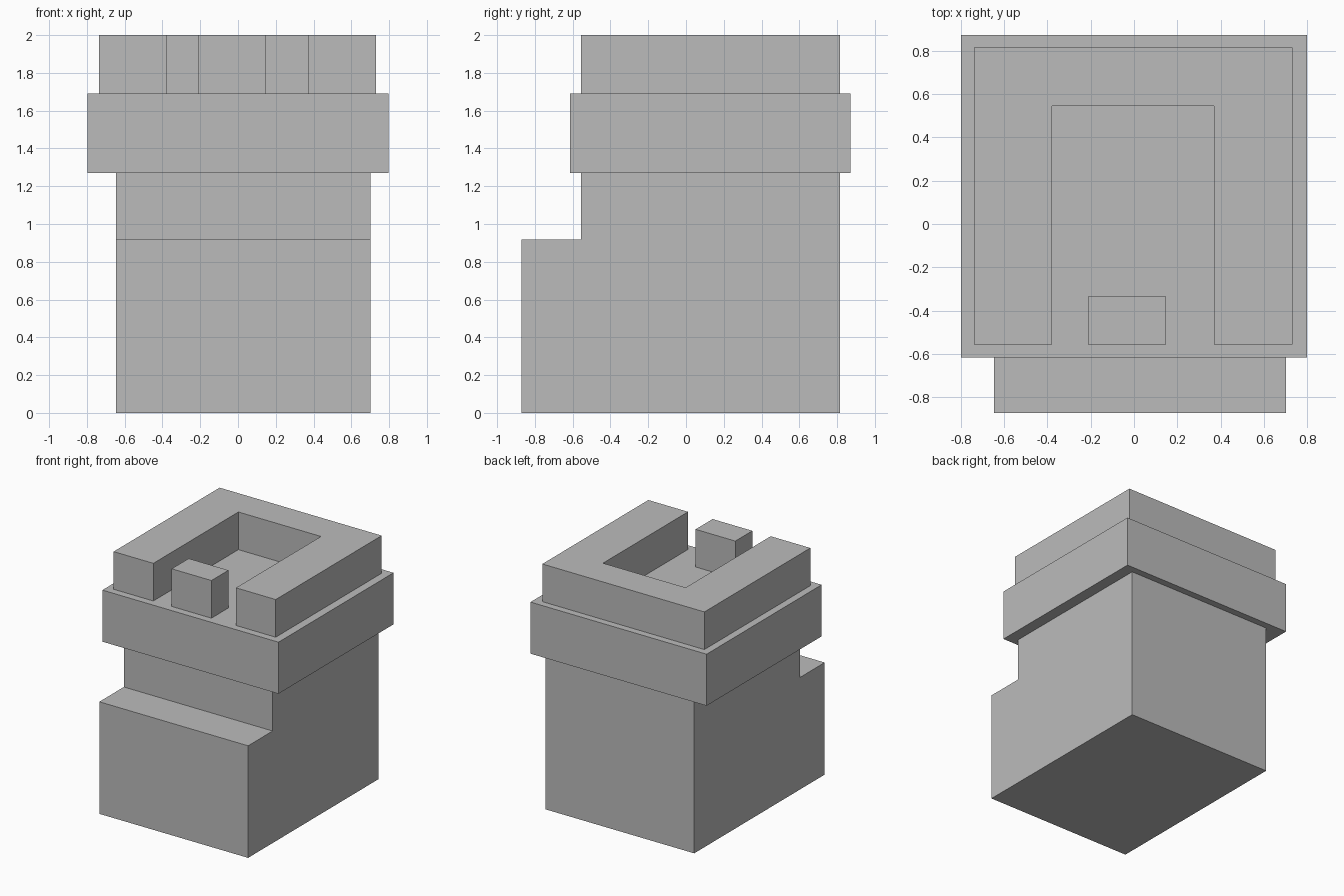
import bpy
import bmesh
from mathutils import Vector

cube = bpy.data.objects.get("Cube")
if cube:
    bpy.data.objects.remove(cube, do_unlink=True)

# Single stone colour
stone = bpy.data.materials.new("grey stone")
stone.use_nodes = True
GREY = (0.5, 0.5, 0.5, 1.0)
stone.diffuse_color = GREY
stone.node_tree.nodes["Principled BSDF"].inputs["Base Color"].default_value = GREY


def prism(name, outline, offset):
    """Extrude a closed flat outline along an offset into a solid part."""
    bm = bmesh.new()
    face = bm.faces.new([bm.verts.new(p) for p in outline])
    result = bmesh.ops.extrude_face_region(bm, geom=[face], use_keep_orig=True)
    moved = [v for v in result["geom"] if isinstance(v, bmesh.types.BMVert)]
    bmesh.ops.translate(bm, verts=moved, vec=Vector(offset))
    bmesh.ops.recalc_face_normals(bm, faces=bm.faces[:])
    mesh = bpy.data.meshes.new(name)
    bm.to_mesh(mesh)
    bm.free()
    mesh.materials.append(stone)
    obj = bpy.data.objects.new(name, mesh)
    bpy.context.collection.objects.link(obj)
    return obj


def block(name, x0, x1, y0, y1, z0, z1):
    """Axis-aligned box between two corners."""
    outline = [(x0, y0, z0), (x1, y0, z0), (x1, y1, z0), (x0, y1, z0)]
    return prism(name, outline, (0, 0, z1 - z0))


# Main levels
FRONT, BACK = -0.555, 0.815
LEDGE, BAND_BOTTOM, BAND_TOP, TOP = 0.917, 1.27, 1.692, 2.0

# Tower body with a stepped ledge at the front
LEFT, RIGHT = 0.702, -0.645
side = [(-0.872, 0), (BACK, 0), (BACK, BAND_BOTTOM), (FRONT, BAND_BOTTOM),
        (FRONT, LEDGE), (-0.872, LEDGE)]
prism("tower_body", [(RIGHT, y, z) for y, z in side], (LEFT - RIGHT, 0, 0))

# Overhanging band
block("overhanging_band", -0.797, 0.797, -0.615, 0.872, BAND_BOTTOM, BAND_TOP)

# U-shaped parapet, open at the front
plan = [(-0.737, FRONT), (-0.378, FRONT), (-0.378, 0.545), (0.37, 0.545),
        (0.37, FRONT), (0.73, FRONT), (0.73, BACK), (-0.737, BACK)]
prism("parapet", [(x, y, BAND_TOP) for x, y in plan], (0, 0, TOP - BAND_TOP))

# Single block standing in the front opening
block("front_merlon", -0.212, 0.148, FRONT, -0.335, BAND_TOP, TOP)
